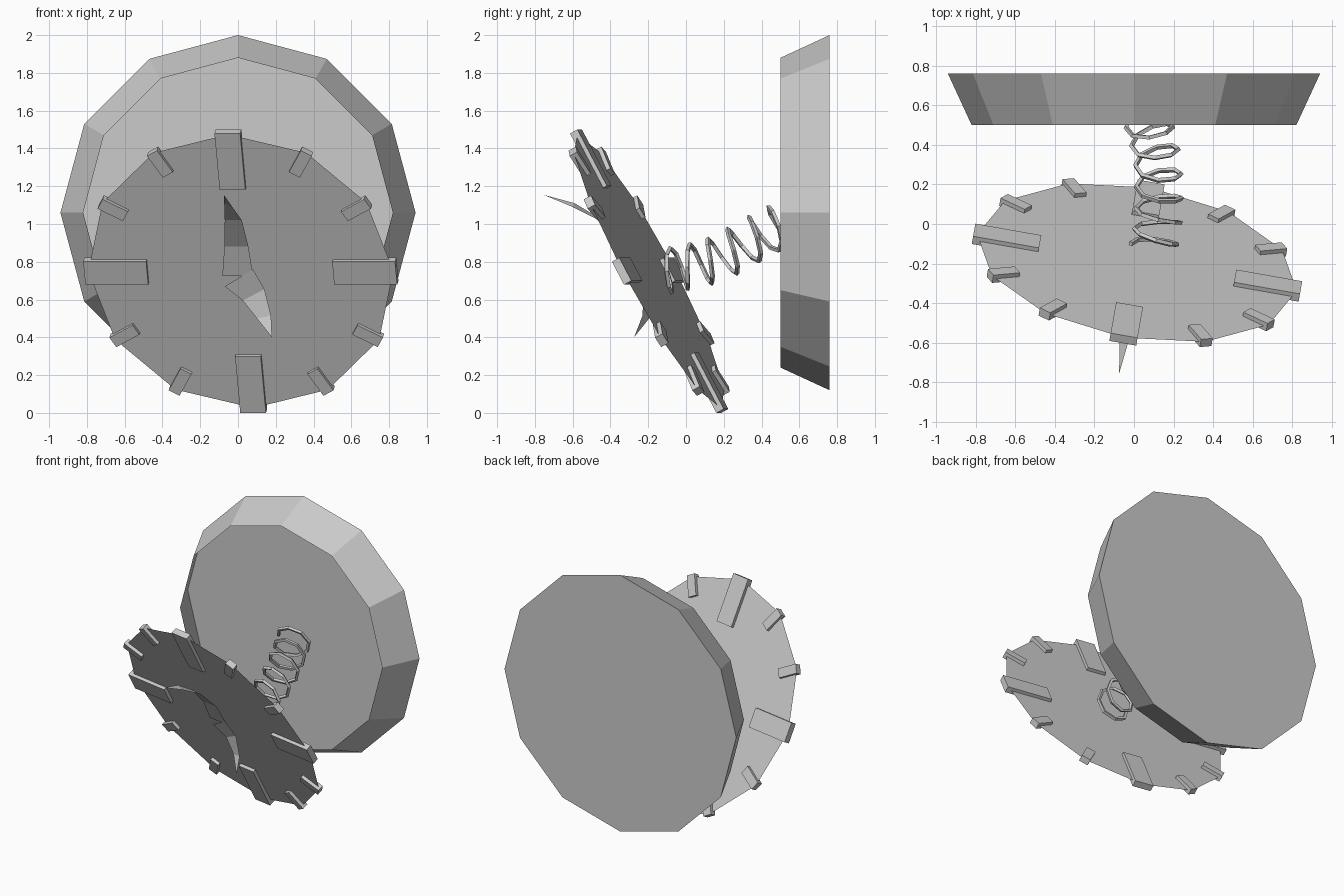
import bpy, bmesh
from math import sin, cos, pi, radians, tau
from mathutils import Vector, Matrix

if "Cube" in bpy.data.objects:
    bpy.data.objects.remove(bpy.data.objects["Cube"])


def make(name, verts, faces):
    me = bpy.data.meshes.new(name)
    me.from_pydata([tuple(v) for v in verts], [], faces)
    ob = bpy.data.objects.new(name, me)
    bpy.context.collection.objects.link(ob)
    return ob


# Tilted dial frame: x = 3 o'clock, z = 12 o'clock, -y = facing out
dial = (Matrix.Translation((0.015, -0.195, 0.75))
        @ Matrix.Rotation(radians(-10), 4, 'Z')
        @ Matrix.Rotation(radians(28), 4, 'X'))


def ring(r, y, z=0.0, n=12):
    return [Vector((r * sin(i * tau / n), y, z + r * cos(i * tau / n))) for i in range(n)]


# Case: twelve-sided tapered shell, open at the front, closed at the wide back
sides = [(i, i + 12, (i + 1) % 12 + 12, (i + 1) % 12) for i in range(12)]
make("case", ring(0.82, 0.5, 1.06) + ring(0.94, 0.76, 1.06),
     sides + [tuple(range(12, 24))])

# Dial: flat twelve-sided sheet
make("dial", [dial @ v for v in ring(0.82, 0)], [tuple(range(12))[::-1]])

# Hour markers: blocks passing through the dial, long ones at the quarters
for i in range(12):
    r0, r1, w = (0.5, 0.838, 0.138) if i % 3 == 0 else (0.68, 0.83, 0.065)
    bm = bmesh.new()
    bmesh.ops.create_cube(bm, size=1)
    bmesh.ops.transform(bm, verts=bm.verts, matrix=dial
                        @ Matrix.Rotation(i * tau / 12, 4, 'Y')
                        @ Matrix.Translation((0, 0, (r0 + r1) / 2))
                        @ Matrix.Diagonal((w, 0.045, r1 - r0, 1)))
    me = bpy.data.meshes.new("hour_marker")
    bm.to_mesh(me)
    bm.free()
    bpy.context.collection.objects.link(bpy.data.objects.new(f"hour_marker_{i}", me))


# Hands: bent tapering sheets given as left/right edge pairs and a tip
def hand(name, pairs, tip):
    n = len(pairs)
    verts = [p for pair in pairs for p in pair] + [tip]
    faces = [(2 * i, 2 * i + 1, 2 * i + 3, 2 * i + 2) for i in range(n - 1)]
    make(name, verts, faces + [(2 * n - 2, 2 * n - 1, 2 * n)])


hand("minute_hand", [((-0.083, -0.21, 0.725), (0.08, -0.24, 0.725)),
                     ((-0.072, -0.30, 0.88), (0.055, -0.322, 0.88)),
                     ((-0.07, -0.44, 1.02), (0.02, -0.46, 1.02)),
                     ((-0.073, -0.59, 1.11), (-0.03, -0.60, 1.09))],
     (-0.075, -0.755, 1.155))
hand("hour_hand", [((0.08, -0.265, 0.76), (-0.07, -0.19, 0.67)),
                   ((0.14, -0.225, 0.655), (0.025, -0.172, 0.595)),
                   ((0.175, -0.23, 0.515), (0.10, -0.195, 0.50))],
     (0.18, -0.275, 0.40))

# Spring: seven-turn helix about a bent axis, from the dial into the case
axis = [Vector(p) for p in ((0.095, -0.125, 0.745), (0.115, -0.04, 0.765), (0.125, 0.075, 0.785),
                            (0.127, 0.19, 0.825), (0.122, 0.305, 0.89), (0.10, 0.415, 0.95),
                            (0.07, 0.515, 1.0), (0.04, 0.60, 1.05))]


def on_axis(t):
    f = max(0.0, min(1.0, t)) * (len(axis) - 1)
    i = min(int(f), len(axis) - 2)
    return axis[i].lerp(axis[i + 1], f - i)


cu = bpy.data.curves.new("spring", 'CURVE')
cu.dimensions = '3D'
cu.bevel_depth = 0.013
cu.bevel_resolution = 0
cu.use_fill_caps = True
sp = cu.splines.new('POLY')
steps, a0, a1 = 56, -pi, 13 * pi
sp.points.add(steps)
for k in range(steps + 1):
    t = k / steps
    a = a0 + (a1 - a0) * t
    d = (on_axis(t + 0.1) - on_axis(t - 0.1)).normalized()
    up = Vector((1, 0, 0)).cross(d).normalized()
    side = d.cross(up)
    p = on_axis(t) + 0.115 * (cos(a) * side + sin(a) * up)
    sp.points[k].co = (*p, 1)
ob = bpy.data.objects.new("spring", cu)
bpy.context.collection.objects.link(ob)
bpy.context.view_layer.objects.active = ob
ob.select_set(True)
bpy.ops.object.convert(target='MESH')
for p in ob.data.polygons:
    p.use_smooth = False
